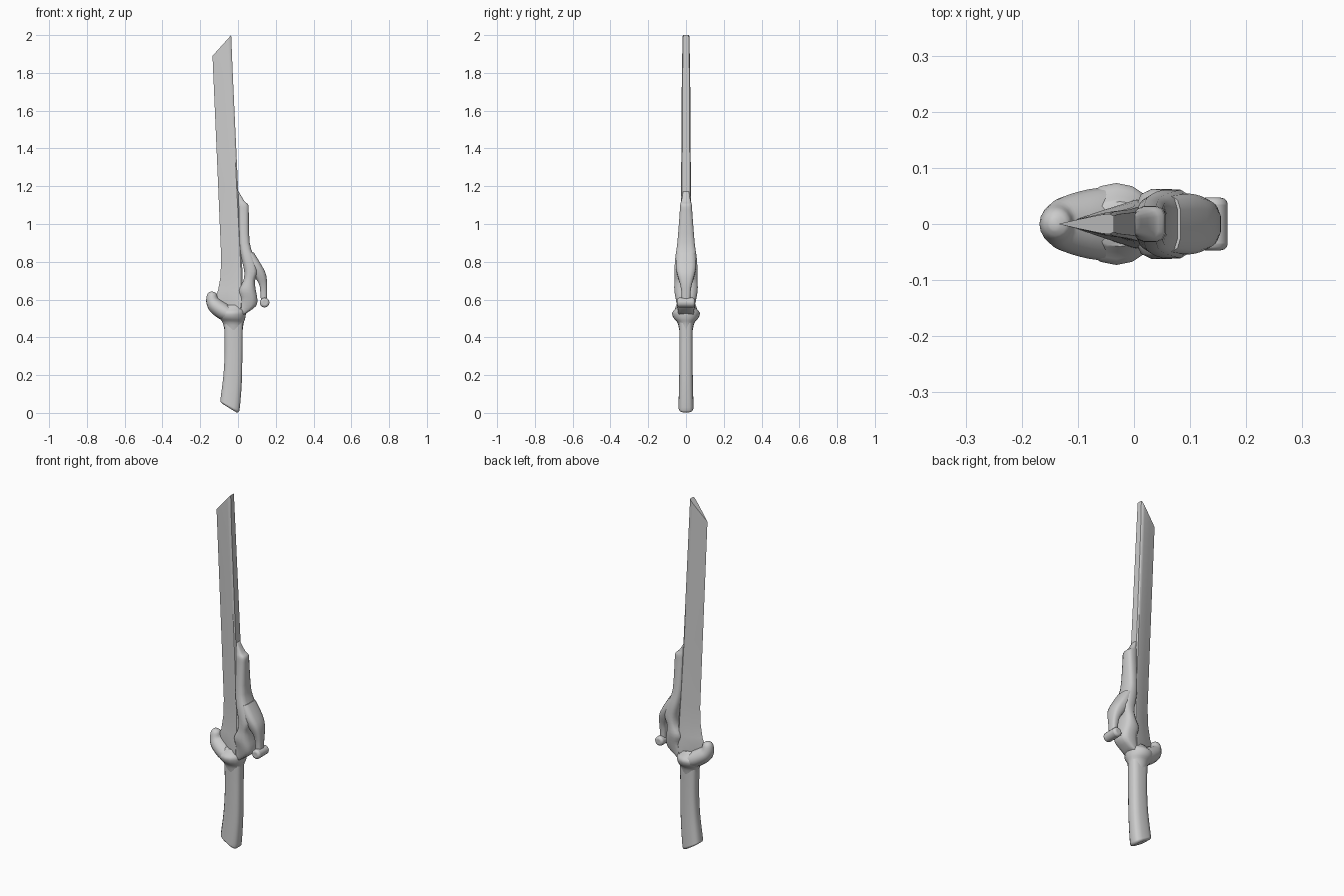
import bpy, bmesh, math
from mathutils import Vector

# Cross-sections: (position from left to right 0..1, half depth 0..1)
OVAL = [((1 - math.cos(a)) / 2, math.sin(a)) for a in (math.pi * i / 8 for i in range(9))]
BOX = [(0, 0), (0, .5), (.1, .85), (.3, 1), (.7, 1), (.9, .85), (1, .5), (1, 0)]
WEDGE = [(0, 0), (.4, .5), (.8, .95), (.93, 1), (1, .8), (1, 0)]


def spline(rows, steps):
    """Catmull-Rom interpolation of the station rows."""
    out = []
    for i in range(len(rows) - 1):
        p0, p1, p2 = rows[max(i - 1, 0)], rows[i], rows[i + 1]
        p3 = rows[min(i + 2, len(rows) - 1)]
        for s in range(steps):
            t = s / steps
            out.append([.5 * (2 * b + (c - a) * t + (2 * a - 5 * b + 4 * c - d) * t * t
                              + (3 * b - a - 3 * c + d) * t ** 3)
                        for a, b, c, d in zip(p0, p1, p2, p3)])
    return out + [rows[-1]]


def loft(name, rows, section, steps=3, angle=50):
    """Each row: left x, left z, right x, right z, half depth in y."""
    outline = [(t, -d) for t, d in section]
    outline += [(t, d) for t, d in reversed(section[1:-1])]
    bm = bmesh.new()
    rings = []
    for lx, lz, rx, rz, hy in spline(rows, steps):
        a, b = Vector((lx, 0, lz)), Vector((rx, 0, rz))
        rings.append([bm.verts.new(a.lerp(b, t) + Vector((0, d * hy, 0))) for t, d in outline])
    n = len(outline)
    for r0, r1 in zip(rings, rings[1:]):
        for i in range(n):
            bm.faces.new((r0[i], r0[(i + 1) % n], r1[(i + 1) % n], r1[i]))
    bm.faces.new(rings[0])
    bm.faces.new(rings[-1])
    bmesh.ops.recalc_face_normals(bm, faces=bm.faces)
    mesh = bpy.data.meshes.new(name)
    bm.to_mesh(mesh)
    bm.free()
    obj = bpy.data.objects.new(name, mesh)
    bpy.context.collection.objects.link(obj)
    bpy.context.view_layer.objects.active = obj
    obj.select_set(True)
    bpy.ops.object.shade_smooth_by_angle(angle=math.radians(angle))
    obj.select_set(False)
    return obj


# Single-edged blade with a slanted tip
loft("blade", [
    (-.135, 1.89, -.036, 2.0, .018), (-.131, 1.8, -.028, 1.8, .022),
    (-.105, 1.2, .0, 1.2, .026), (-.089, .82, .02, .82, .032),
    (-.093, .72, .025, .72, .036), (-.105, .65, .025, .65, .04),
    (-.125, .6, .03, .6, .044), (-.09, .54, .02, .54, .045)], WEDGE, 1, 35)

# Slightly curved grip with a slanted pommel
loft("grip", [
    (-.082, .048, -.008, .002, .03), (-.093, .06, .003, .006, .039),
    (-.092, .08, .01, .03, .039), (-.078, .19, .02, .16, .036),
    (-.071, .3, .023, .3, .035), (-.071, .4, .024, .4, .035),
    (-.073, .49, .026, .49, .036)], BOX)

# Flared collar between grip and guard
loft("collar", [
    (-.072, .44, .025, .44, .036), (-.082, .48, .03, .475, .045),
    (-.1, .505, .038, .5, .066), (-.105, .53, .042, .53, .073),
    (-.1, .55, .04, .55, .056), (-.08, .57, .03, .57, .04)], OVAL)

# Hooked guard curling up on the cutting side
loft("guard_hook", [
    (-.15, .641, -.135, .642, .01), (-.164, .625, -.115, .633, .026),
    (-.168, .585, -.107, .61, .037), (-.15, .54, -.095, .6, .05),
    (-.1, .498, -.06, .58, .062), (-.05, .48, -.03, .56, .066)], OVAL)

# Back arm: slim top along the spine, swelling down to the guard
loft("back_arm", [
    (-.008, 1.18, .004, 1.17, .015), (-.002, 1.13, .035, 1.12, .024),
    (.0, 1.1, .055, 1.1, .031), (.002, 1.05, .057, 1.05, .034),
    (.006, .9, .062, .9, .046), (.018, .82, .088, .82, .057),
    (.033, .75, .105, .75, .061), (.028, .7, .09, .7, .061),
    (.003, .65, .094, .65, .062), (.012, .6, .102, .605, .054),
    (.0, .555, .095, .565, .045), (-.01, .51, .04, .525, .04)], BOX)

# Trigger leg dropping from the arm
loft("trigger_leg", [
    (.03, .83, .083, .85, .05), (.055, .77, .12, .79, .054),
    (.085, .725, .146, .74, .046), (.112, .68, .154, .69, .032),
    (.118, .64, .154, .64, .024), (.122, .585, .152, .585, .022)], BOX)

# Rounded cross bar at the foot of the leg
bpy.ops.mesh.primitive_cylinder_add(vertices=12, radius=.026, depth=.094,
                                    location=(.141, 0, .584), rotation=(math.pi / 2, 0, 0))
bar = bpy.context.object
bar.name = "trigger_bar"
bevel = bar.modifiers.new("round_ends", 'BEVEL')
bevel.width = .012
bevel.segments = 3
bpy.ops.object.shade_smooth_by_angle(angle=math.radians(40))
